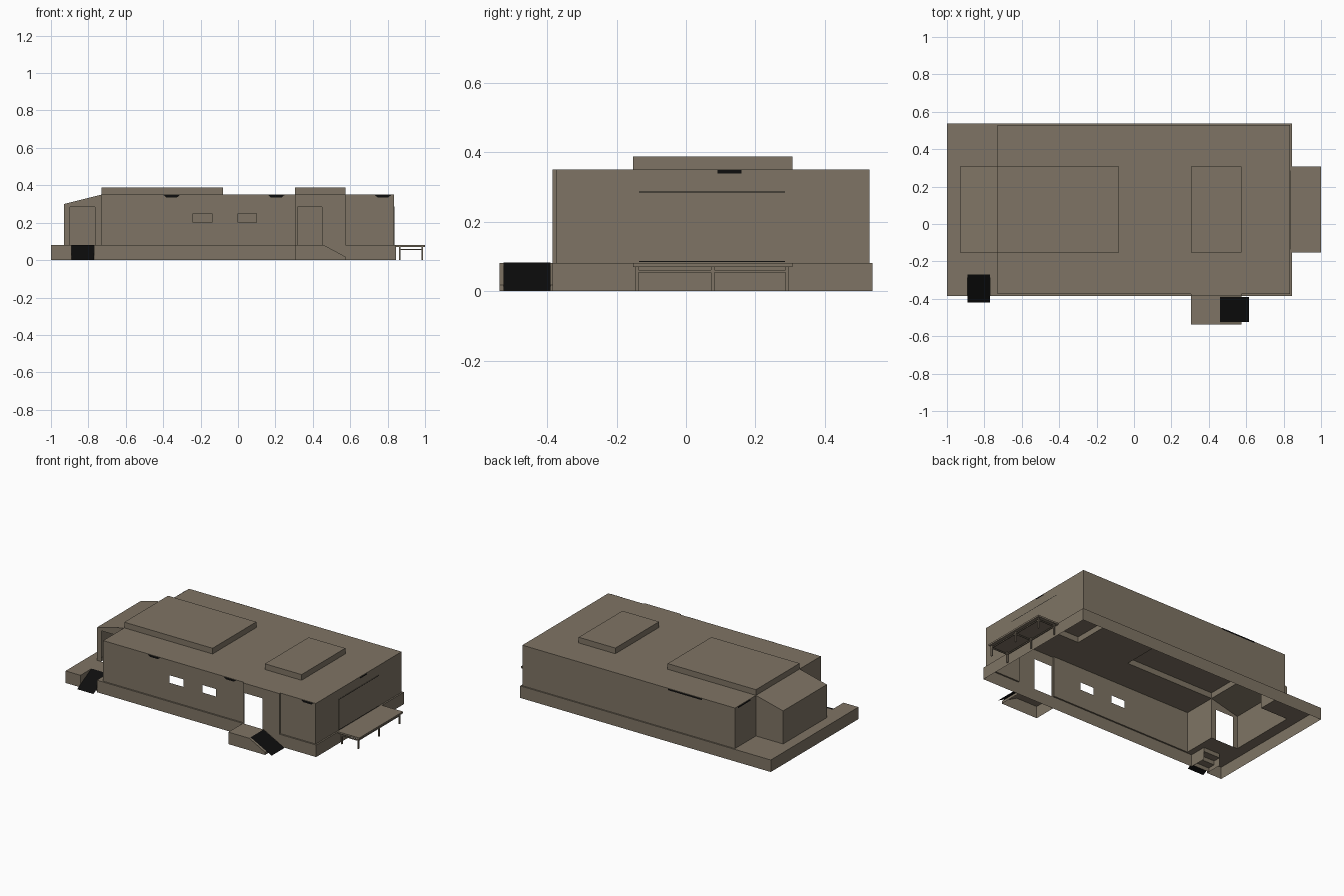
import bpy, bmesh
from mathutils import Vector

if "Cube" in bpy.data.objects:
    bpy.data.objects.remove(bpy.data.objects["Cube"])


def material(name, col):
    m = bpy.data.materials.new(name)
    m.diffuse_color = (*col, 1)
    m.use_nodes = True
    m.node_tree.nodes["Principled BSDF"].inputs["Base Color"].default_value = m.diffuse_color
    return m


BROWN = material("dull brown metal", (0.212, 0.175, 0.128))
BLACK = material("black grating", (0.004, 0.004, 0.004))


def finish(name, bm, mat):
    bmesh.ops.remove_doubles(bm, verts=bm.verts, dist=1e-5)
    me = bpy.data.meshes.new(name)
    bm.to_mesh(me)
    bm.free()
    me.materials.append(mat)
    ob = bpy.data.objects.new(name, me)
    bpy.context.collection.objects.link(ob)
    return ob


def poly(bm, pts, n):
    """One flat face whose normal points along n."""
    f = bm.faces.new([bm.verts.new(p) for p in pts])
    f.normal_update()
    if f.normal.dot(Vector(n)) < 0:
        f.normal_flip()


def sheet(bm, axis, pos, us, vs, side, hole=lambda u, v: False):
    """Flat grid sheet across an axis; cells whose centre is in a hole are left out."""
    def at(u, v):
        p = [u, v]
        p.insert(axis, pos)
        return p
    n = [0, 0, 0]
    n[axis] = side
    for u0, u1 in zip(us, us[1:]):
        for v0, v1 in zip(vs, vs[1:]):
            if not hole((u0 + u1) / 2, (v0 + v1) / 2):
                poly(bm, [at(u0, v0), at(u1, v0), at(u1, v1), at(u0, v1)], n)


def box(bm, x, y, z, bottom=True):
    sheet(bm, 0, x[0], y, z, -1)
    sheet(bm, 0, x[1], y, z, 1)
    sheet(bm, 1, y[0], x, z, -1)
    sheet(bm, 1, y[1], x, z, 1)
    sheet(bm, 2, z[1], x, y, 1)
    if bottom:
        sheet(bm, 2, z[0], x, y, -1)


def inside(*rects):
    return lambda u, v: any(a < u < b and c < v < d for a, b, c, d in rects)


# main levels
D, H = 0.08, 0.35                  # deck and roof height
X0, X1, Y0, Y1 = -0.73, 0.835, -0.375, 0.528      # body
B0, B1, C0, C1 = -1.0, 0.845, -0.385, 0.537       # base
N0, M0, M1 = -0.93, -0.153, 0.307                 # nose
E0, E1 = 0.305, 0.575                             # entry
S0, S1, SY = -0.89, -0.77, -0.27                  # stair notch

# hollow base with deck
bm = bmesh.new()
sheet(bm, 1, C0, [B0, S0, S1, B1], [0, D], -1, inside((S0, S1, 0, D)))
sheet(bm, 1, C1, [B0, B1], [0, D], 1)
sheet(bm, 0, B0, [C0, C1], [0, D], -1)
sheet(bm, 0, B1, [C0, C1], [0, D], 1)
sheet(bm, 0, S0, [C0, SY], [0, D], 1)
sheet(bm, 0, S1, [C0, SY], [0, D], -1)
sheet(bm, 2, D, [B0, N0, S0, S1, X0, E0, E1, X1, B1], [C0, Y0, SY, M0, M1, Y1, C1], 1,
      inside((X0, X1, Y0, Y1), (N0, X0, M0, M1), (E0, E1, C0, Y0), (S0, S1, C0, SY)))
finish("base_deck", bm, BROWN)

# main body shell with two windows
bm = bmesh.new()
sheet(bm, 1, Y0, [X0, -0.24, -0.14, 0, 0.1, E0, E1, X1], [D, 0.2, 0.25, H], -1,
      inside((-0.24, -0.14, 0.2, 0.25), (0, 0.1, 0.2, 0.25), (E0, E1, D, H)))
sheet(bm, 1, Y1, [X0, X1], [D, H], 1)
sheet(bm, 0, X1, [Y0, Y1], [D, H], 1)
sheet(bm, 0, X0, [Y0, M0, M1, Y1], [D, H], -1, inside((M0, M1, D, H)))
sheet(bm, 2, H, [X0, -0.08, E0, E1, X1], [Y0, M0, M1, Y1], 1,
      inside((X0, -0.08, M0, M1), (E0, E1, M0, M1)))
finish("main_body", bm, BROWN)

# entry bay with open doorway
bm = bmesh.new()
sheet(bm, 1, C0, [E0, 0.318, 0.45, E1], [D, 0.285, H], -1, inside((0.318, 0.45, D, 0.285)))
sheet(bm, 0, E0, [C0, Y0], [D, H], -1)
sheet(bm, 0, E1, [C0, Y0], [D, H], 1)
sheet(bm, 2, H, [E0, E1], [C0, Y0], 1)
finish("entry_bay", bm, BROWN)

# nose with sloping roof and open doorway on the front side
bm = bmesh.new()
LOW, DR0, DR1, DT = 0.30, -0.897, -0.765, 0.285
sheet(bm, 1, M0, [N0, DR0, DR1, X0], [D, DT], -1, inside((DR0, DR1, D, DT)))
poly(bm, [(N0, M0, DT), (X0, M0, DT), (X0, M0, H), (N0, M0, LOW)], (0, -1, 0))
poly(bm, [(N0, M1, D), (X0, M1, D), (X0, M1, H), (N0, M1, LOW)], (0, 1, 0))
sheet(bm, 0, N0, [M0, M1], [D, LOW], -1)
poly(bm, [(N0, M0, LOW), (N0, M1, LOW), (X0, M1, H), (X0, M0, H)], (0, 0, 1))
finish("nose_section", bm, BROWN)

# raised roof boxes, open underneath
for i, x in enumerate([(X0, -0.08), (E0, E1)]):
    bm = bmesh.new()
    box(bm, x, (M0, M1), (H, 0.388), False)
    finish(f"roof_box_{i + 1}", bm, BROWN)

# porch with sloped end
bm = bmesh.new()
P0 = -0.537
prof = [(E0, 0), (E0, D), (0.46, D), (E1, 0.018), (E1, 0)]
poly(bm, [(x, P0, z) for x, z in prof], (0, -1, 0))
for (xa, za), (xb, zb) in zip(prof, prof[1:]):
    poly(bm, [(xa, P0, za), (xb, P0, zb), (xb, C0, zb), (xa, C0, za)],
         (za - zb, 0, xb - xa))
finish("porch", bm, BROWN)

# black ramps
bm = bmesh.new()
poly(bm, [(0.46, -0.525, D + .002), (0.46, -0.39, D + .002),
          (0.615, -0.39, 0.001), (0.615, -0.525, 0.001)], (1, 0, 1))
finish("porch_ramp", bm, BLACK)
bm = bmesh.new()
poly(bm, [(S0, SY, D + .001), (S1, SY, D + .001),
          (S1, -0.42, 0.001), (S0, -0.42, 0.001)], (0, -1, 1))
finish("deck_ramp", bm, BLACK)

# steps under the deck ramp
bm = bmesh.new()
y, z = SY, D
for i in range(3):
    zn, yn = z - D / 3, y - 0.0495
    sheet(bm, 1, y, [S0, S1], [zn, z], -1)
    if i < 2:
        sheet(bm, 2, zn, [S0, S1], [yn, y], 1)
    y, z = yn, zn
finish("deck_steps", bm, BROWN)

# loading platform on the right with legs and rails
bm = bmesh.new()
box(bm, (B1, 1.0), (M0, M1), (0.069, D))
for x in (0.865, 0.985):
    for y in (-0.142, 0.077, 0.292):
        box(bm, (x - 0.004, x + 0.004), (y - 0.005, y + 0.005), (0, 0.069))
    box(bm, (x - 0.003, x + 0.003), (-0.142, 0.292), (0.053, 0.06))
for y in (-0.142, 0.077, 0.292):
    box(bm, (0.865, 0.985), (y - 0.003, y + 0.003), (0.053, 0.06))
finish("loading_platform", bm, BROWN)

# black light strips under the roof edge
bm = bmesh.new()
for x in (-0.355, 0.205, 0.775):
    yy = Y0 - 0.003
    poly(bm, [(x - 0.045, yy, H - .001), (x + 0.045, yy, H - .001),
              (x + 0.03, yy, 0.336), (x - 0.03, yy, 0.336)], (0, -1, 0))
sheet(bm, 1, Y1 + 0.003, [-0.49, -0.24], [0.339, 0.349], 1)
sheet(bm, 0, X0 - 0.003, [0.37, 0.5], [0.339, 0.349], -1)
sheet(bm, 0, X1 + 0.002, [0.09, 0.16], [0.339, 0.348], 1)
finish("light_strips", bm, BLACK)

# shutter on the right wall with thin dark seams
bm = bmesh.new()
box(bm, (X1, X1 + 0.002), (-0.135, 0.285), (D, 0.287))
finish("loading_shutter", bm, BROWN)
bm = bmesh.new()
for z in (0.084, 0.284):
    sheet(bm, 0, X1 + 0.004, [-0.135, 0.285], [z, z + 0.003], 1)
finish("shutter_seams", bm, BLACK)
